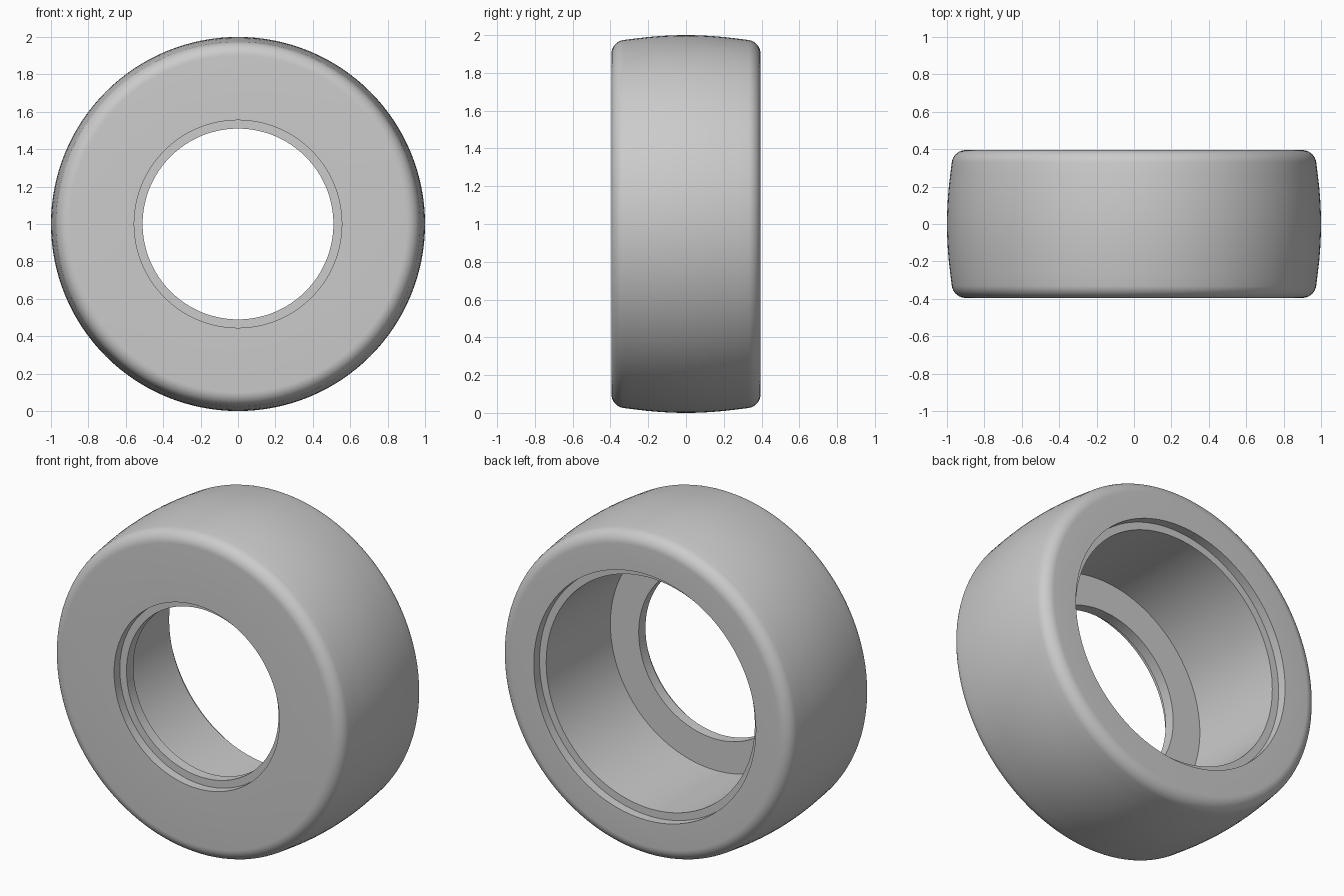
import bpy, bmesh
from math import sin, cos, pi, radians
from mathutils import Matrix

cube = bpy.data.objects.get("Cube")
if cube:
    bpy.data.objects.remove(cube, do_unlink=True)

HALF = 0.395      # half the tyre width
SEGMENTS = 128

# Plain grey material
grey = bpy.data.materials.new("plain_grey")
grey.use_nodes = True
colour = (0.6, 0.6, 0.6, 1)
grey.diffuse_color = colour
grey.node_tree.nodes["Principled BSDF"].inputs["Base Color"].default_value = colour


def lathe(name, profile, height):
    """Spin a closed (radius, y) profile around the y axis."""
    bm = bmesh.new()
    verts = [bm.verts.new((r, y, 0)) for r, y in profile]
    edges = [bm.edges.new((a, b)) for a, b in zip(verts, verts[1:] + verts[:1])]
    bmesh.ops.spin(bm, geom=verts + edges, cent=(0, 0, 0), axis=(0, 1, 0),
                   angle=2 * pi, steps=SEGMENTS)
    bmesh.ops.remove_doubles(bm, verts=bm.verts, dist=0.0001)
    bmesh.ops.transform(bm, matrix=Matrix.Translation((0, 0, height)), verts=bm.verts)
    bmesh.ops.recalc_face_normals(bm, faces=bm.faces)
    mesh = bpy.data.meshes.new(name)
    bm.to_mesh(mesh)
    bm.free()
    mesh.materials.append(grey)
    obj = bpy.data.objects.new(name, mesh)
    bpy.context.collection.objects.link(obj)
    return obj


# Crowned tread with rounded shoulders, front half mirrored to the back
corner = 0.075
shoulder = [(0.90 + corner * cos(a), HALF - corner + corner * sin(a))
            for a in (radians(90 - 9 * i) for i in range(10))]
crown = [(1 - 0.25 * y * y, y) for y in (0.27, 0.20, 0.13, 0.06)]
half = shoulder + crown
tread = [(r, -y) for r, y in half] + [(1, 0)] + half[::-1]

# Stepped bore: wide recess from the back, narrow lip at the front
bore = [(0.745, HALF), (0.745, HALF - 0.055), (0.70, HALF - 0.055),
        (0.70, -0.275), (0.51, -0.275), (0.51, 0.055 - HALF),
        (0.555, 0.055 - HALF), (0.555, -HALF)]

tyre = lathe("tyre", tread + bore, 1)
bpy.ops.object.select_all(action="DESELECT")
tyre.select_set(True)
bpy.context.view_layer.objects.active = tyre
bpy.ops.object.shade_smooth_by_angle(angle=radians(30))
